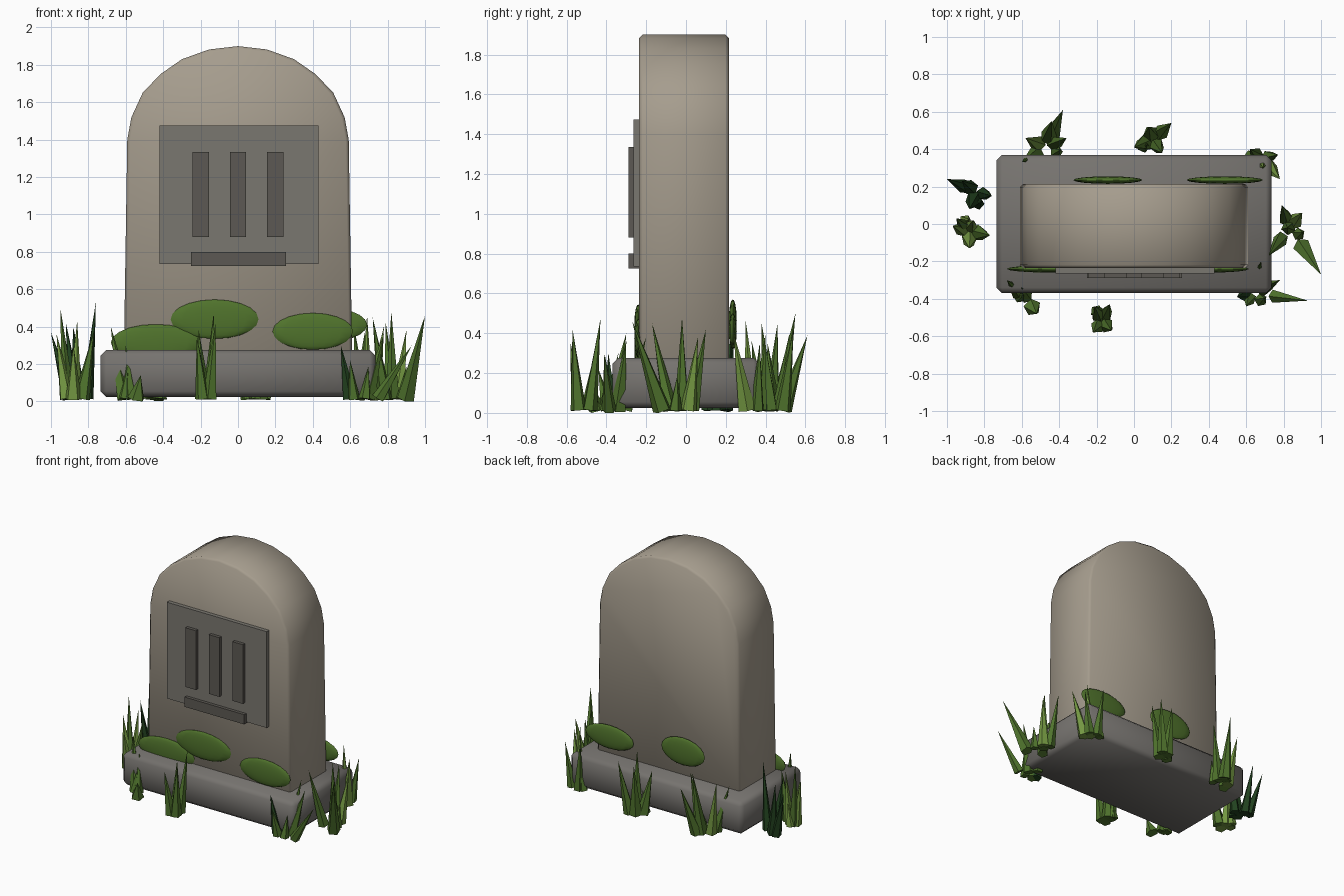
import bpy, bmesh, math, random
from mathutils import Vector, Matrix

if "Cube" in bpy.data.objects:
    bpy.data.objects.remove(bpy.data.objects["Cube"])

random.seed(4)


def material(name, r, g, b):
    lin = [((c / 255 + 0.055) / 1.055) ** 2.4 for c in (r, g, b)]
    m = bpy.data.materials.new(name)
    m.diffuse_color = (*lin, 1)
    m.use_nodes = True
    m.node_tree.nodes["Principled BSDF"].inputs["Base Color"].default_value = m.diffuse_color
    return m


STONE = material("warm_stone", 166, 157, 142)
BASE = material("base_stone", 118, 115, 111)
PLAQUE = material("plaque_grey", 122, 119, 112)
BARS = material("inscription_grey", 92, 89, 83)
MOSS = material("moss_green", 80, 115, 44)
GRASS = [material("grass_dark", 34, 66, 31),
         material("grass_mid", 80, 116, 45),
         material("grass_light", 116, 152, 66)]


def finish(name, bm, mats, smooth=None):
    bmesh.ops.recalc_face_normals(bm, faces=bm.faces)
    mesh = bpy.data.meshes.new(name)
    bm.to_mesh(mesh)
    bm.free()
    for m in mats:
        mesh.materials.append(m)
    ob = bpy.data.objects.new(name, mesh)
    bpy.context.collection.objects.link(ob)
    if smooth:
        bpy.ops.object.select_all(action='DESELECT')
        ob.select_set(True)
        bpy.context.view_layer.objects.active = ob
        bpy.ops.object.shade_smooth_by_angle(angle=math.radians(smooth))
    return ob


def bevel_sharp(bm, width):
    bm.normal_update()
    edges = [e for e in bm.edges if e.calc_face_angle(0) > math.radians(60)]
    bmesh.ops.bevel(bm, geom=edges, offset=width, segments=1, affect='EDGES')


def box(name, mat, x0, x1, y0, y1, z0, z1, bevel=0, smooth=None):
    bm = bmesh.new()
    mid = Vector((x0 + x1, y0 + y1, z0 + z1)) / 2
    mat4 = Matrix.Translation(mid) @ Matrix.Diagonal((x1 - x0, y1 - y0, z1 - z0, 1))
    bmesh.ops.create_cube(bm, size=1, matrix=mat4)
    if bevel:
        bevel_sharp(bm, bevel)
    return finish(name, bm, [mat], smooth)


# Plinth
box("base_slab", BASE, -0.735, 0.735, -0.37, 0.37, 0.025, 0.275, 0.03, 50)

# Headstone: mirrored arched profile, extruded front to back
half = [(0.61, 0.26), (0.592, 1.40), (0.57, 1.52), (0.51, 1.65),
        (0.415, 1.75), (0.30, 1.83), (0.155, 1.882)]
outline = half + [(0, 1.9)] + [(-x, z) for x, z in reversed(half)]
bm = bmesh.new()
face = bm.faces.new([bm.verts.new((x, -0.235, z)) for x, z in outline])
ext = bmesh.ops.extrude_face_region(bm, geom=[face], use_keep_orig=True)
bmesh.ops.translate(bm, vec=(0, 0.45, 0),
                    verts=[v for v in ext["geom"] if isinstance(v, bmesh.types.BMVert)])
bmesh.ops.recalc_face_normals(bm, faces=bm.faces)
bevel_sharp(bm, 0.016)
finish("headstone", bm, [STONE], 50)

# Plaque with raised bars
box("plaque", PLAQUE, -0.42, 0.43, -0.265, -0.22, 0.735, 1.475)
for i, x in enumerate((-0.2, 0.0, 0.2)):
    box(f"upright_bar_{i + 1}", BARS, x - 0.044, x + 0.044, -0.29, -0.25, 0.88, 1.335)
box("lower_bar", BARS, -0.252, 0.256, -0.29, -0.23, 0.725, 0.80)

# Flattened moss patches on the front and back faces
for i, (x, y, z, rx, rz) in enumerate([
        (-0.125, -0.24, 0.44, 0.235, 0.105), (0.40, -0.24, 0.375, 0.215, 0.098),
        (-0.44, -0.24, 0.315, 0.24, 0.098), (-0.14, 0.235, 0.465, 0.185, 0.105),
        (0.485, 0.235, 0.41, 0.205, 0.09)]):
    bm = bmesh.new()
    bmesh.ops.create_uvsphere(
        bm, u_segments=16, v_segments=10, radius=1,
        matrix=Matrix.Translation((x, y, z)) @ Matrix.Diagonal((rx, 0.02, rz, 1)))
    finish(f"moss_patch_{i + 1}", bm, [MOSS], 60)


def blade(bm, foot, tip, radius, shade):
    axis = tip - foot
    rot = axis.to_track_quat('Z', 'Y').to_matrix().to_4x4()
    made = bmesh.ops.create_cone(
        bm, cap_ends=True, segments=5, radius1=radius, radius2=0, depth=axis.length,
        matrix=Matrix.Translation((foot + tip) / 2) @ rot @ Matrix.Rotation(random.random() * 6, 4, 'Z'))
    for v in made["verts"]:
        v.co.z = max(v.co.z, 0)
    for f in {f for v in made["verts"] for f in v.link_faces}:
        f.material_index = shade


def grass(name, x, y, shades, tips):
    """Fan of pointed blades from one root, plus a short sprout."""
    bm = bmesh.new()
    root = Vector((x, y, 0.015))
    for i, t in enumerate(tips):
        tip = Vector(t)
        foot = root + (tip - root) * 0.4
        foot.z = 0.015
        blade(bm, foot, tip, random.uniform(0.036, 0.048), shades[i % len(shades)])
    a = random.random() * math.tau
    foot = root + Vector((math.cos(a), math.sin(a), 0)) * 0.06
    blade(bm, foot, foot + Vector((0.02, 0.01, 0.17)), 0.035, shades[0])
    finish(name, bm, GRASS)


# Grass clumps around the plinth
grass("grass_left_back", -0.84, 0.17, [0], [
    (-1.0, 0.24, 0.37), (-0.92, 0.23, 0.42), (-0.76, 0.15, 0.53), (-0.88, 0.08, 0.40)])
grass("grass_left", -0.88, -0.04, [2, 1], [
    (-0.97, -0.01, 0.36), (-0.95, 0.03, 0.50), (-0.86, 0.02, 0.43),
    (-0.77, -0.06, 0.38), (-0.88, -0.13, 0.30)])
grass("grass_back_left", -0.47, 0.41, [1, 1, 2], [
    (-0.38, 0.61, 0.39), (-0.44, 0.55, 0.50), (-0.58, 0.46, 0.42),
    (-0.36, 0.46, 0.45), (-0.60, 0.33, 0.36)])
grass("grass_back", 0.10, 0.45, [1], [
    (0.20, 0.54, 0.42), (0.08, 0.52, 0.40), (0.0, 0.41, 0.35), (0.15, 0.38, 0.45)])
grass("grass_back_right", 0.68, 0.35, [1, 2], [
    (0.62, 0.40, 0.40), (0.78, 0.24, 0.40), (0.77, 0.37, 0.35), (0.69, 0.30, 0.46)])
grass("grass_right", 0.83, -0.02, [1, 1, 2], [
    (1.0, -0.27, 0.46), (0.79, 0.10, 0.42), (0.90, 0.06, 0.38),
    (0.72, -0.17, 0.45), (0.82, -0.02, 0.48)])
grass("grass_front_right", 0.63, -0.37, [1, 1, 0], [
    (0.93, -0.41, 0.30), (0.78, -0.30, 0.36), (0.55, -0.39, 0.30),
    (0.68, -0.20, 0.38), (0.60, -0.44, 0.22)])
grass("grass_front_left", -0.56, -0.42, [1], [
    (-0.68, -0.30, 0.40), (-0.60, -0.34, 0.30), (-0.52, -0.48, 0.14)])
grass("grass_front", -0.17, -0.52, [1], [
    (-0.21, -0.44, 0.38), (-0.13, -0.43, 0.47), (-0.12, -0.57, 0.42), (-0.22, -0.58, 0.35)])
